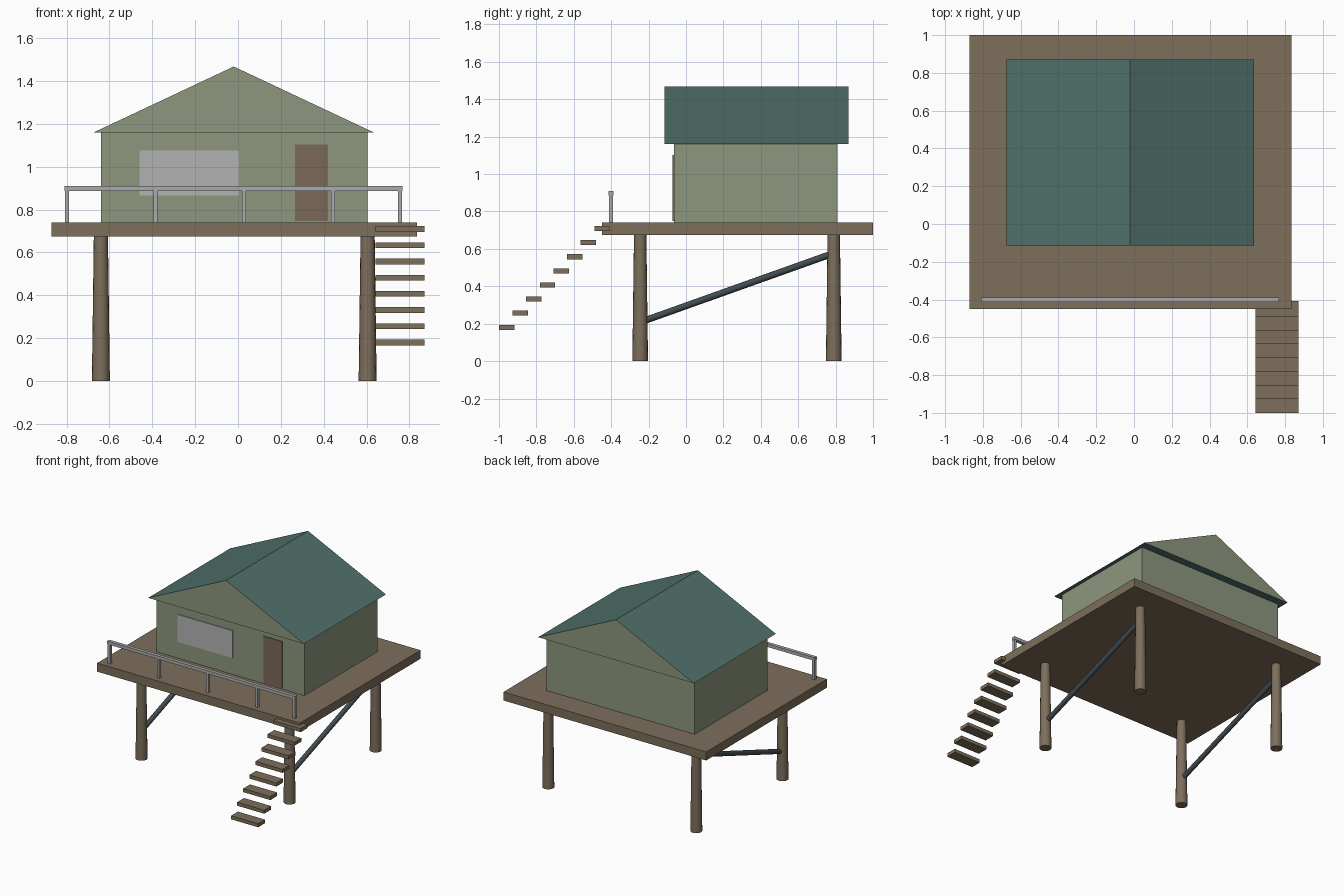
import bpy
import bmesh
from mathutils import Vector

if "Cube" in bpy.data.objects:
    bpy.data.objects.remove(bpy.data.objects["Cube"], do_unlink=True)


def material(name, color):
    mat = bpy.data.materials.new(name)
    mat.use_nodes = True
    mat.diffuse_color = (*color, 1)
    bsdf = mat.node_tree.nodes["Principled BSDF"]
    bsdf.inputs["Base Color"].default_value = (*color, 1)
    bsdf.inputs["Roughness"].default_value = 0.8
    return mat


timber = material("timber brown", (0.205, 0.158, 0.106))
door_brown = material("door brown", (0.202, 0.138, 0.093))
wall_green = material("wall sage green", (0.27, 0.31, 0.21))
roof_teal = material("roof teal", (0.08, 0.162, 0.144))
glass_grey = material("window grey", (0.45, 0.45, 0.45))
rail_grey = material("rail grey", (0.41, 0.41, 0.42))
steel = material("brace slate", (0.053, 0.072, 0.08))


def box(name, low, high, mat):
    """Axis-aligned box between two corners."""
    low, high = Vector(low), Vector(high)
    bpy.ops.mesh.primitive_cube_add(size=1, location=(low + high) / 2)
    obj = bpy.context.object
    obj.name = name
    obj.scale = high - low
    bpy.ops.object.transform_apply(location=False, rotation=False, scale=True)
    obj.data.materials.append(mat)
    return obj


def pole(name, start, end, r_start, r_end, mat):
    """Tapered round pole between two points."""
    start, end = Vector(start), Vector(end)
    axis = end - start
    bpy.ops.mesh.primitive_cone_add(vertices=16, radius1=r_start, radius2=r_end,
                                    depth=axis.length, location=(start + end) / 2)
    obj = bpy.context.object
    obj.name = name
    obj.rotation_euler = axis.to_track_quat("Z", "Y").to_euler()
    obj.data.materials.append(mat)
    bpy.ops.object.shade_smooth_by_angle()
    return obj


# Deck and house body
box("deck", (-0.87, -0.45, 0.675), (0.835, 1.0, 0.74), timber)
box("house_walls", (-0.64, -0.065, 0.74), (0.605, 0.81, 1.16), wall_green)

# Gabled roof: prism with green gable ends and teal slopes and soffit
bm = bmesh.new()
profile = [(-0.675, 1.16), (0.635, 1.16), (-0.02, 1.468)]
gable = bm.faces.new([bm.verts.new((x, -0.115, z)) for x, z in profile])
swept = bmesh.ops.extrude_face_region(bm, geom=[gable], use_keep_orig=True)["geom"]
bmesh.ops.translate(bm, vec=(0, 0.985, 0),
                    verts=[v for v in swept if isinstance(v, bmesh.types.BMVert)])
bmesh.ops.recalc_face_normals(bm, faces=bm.faces[:])
for face in bm.faces:
    face.material_index = 1 if abs(face.normal.y) > 0.9 else 0
mesh = bpy.data.meshes.new("roof")
bm.to_mesh(mesh)
bm.free()
mesh.materials.append(roof_teal)
mesh.materials.append(wall_green)
bpy.context.collection.objects.link(bpy.data.objects.new("roof", mesh))

# Front window and door plates
box("window", (-0.46, -0.072, 0.867), (0.005, -0.064, 1.075), glass_grey)
box("door", (0.265, -0.072, 0.748), (0.42, -0.064, 1.103), door_brown)

# Stilts and diagonal braces
for side, x in (("right", -0.64), ("left", 0.605)):
    for end, y in (("front", -0.245), ("back", 0.79)):
        pole(f"stilt_{end}_{side}", (x, y, 0), (x, y, 0.68), 0.042, 0.033, timber)
    pole(f"brace_{side}", (x, -0.245, 0.208), (x, 0.79, 0.577), 0.018, 0.018, steel)

# Front railing
box("rail_top", (-0.81, -0.414, 0.886), (0.768, -0.388, 0.91), rail_grey)
for i, x in enumerate((-0.798, -0.385, 0.028, 0.443, 0.756)):
    box(f"rail_post_{i + 1}", (x - 0.01, -0.411, 0.74), (x + 0.01, -0.391, 0.888), rail_grey)

# Open stair treads
for i in range(8):
    y, z = -1.0 + i * 0.0728, 0.167 + i * 0.0755
    box(f"stair_tread_{i + 1}", (0.642, y, z), (0.87, y + 0.082, z + 0.027), timber)
